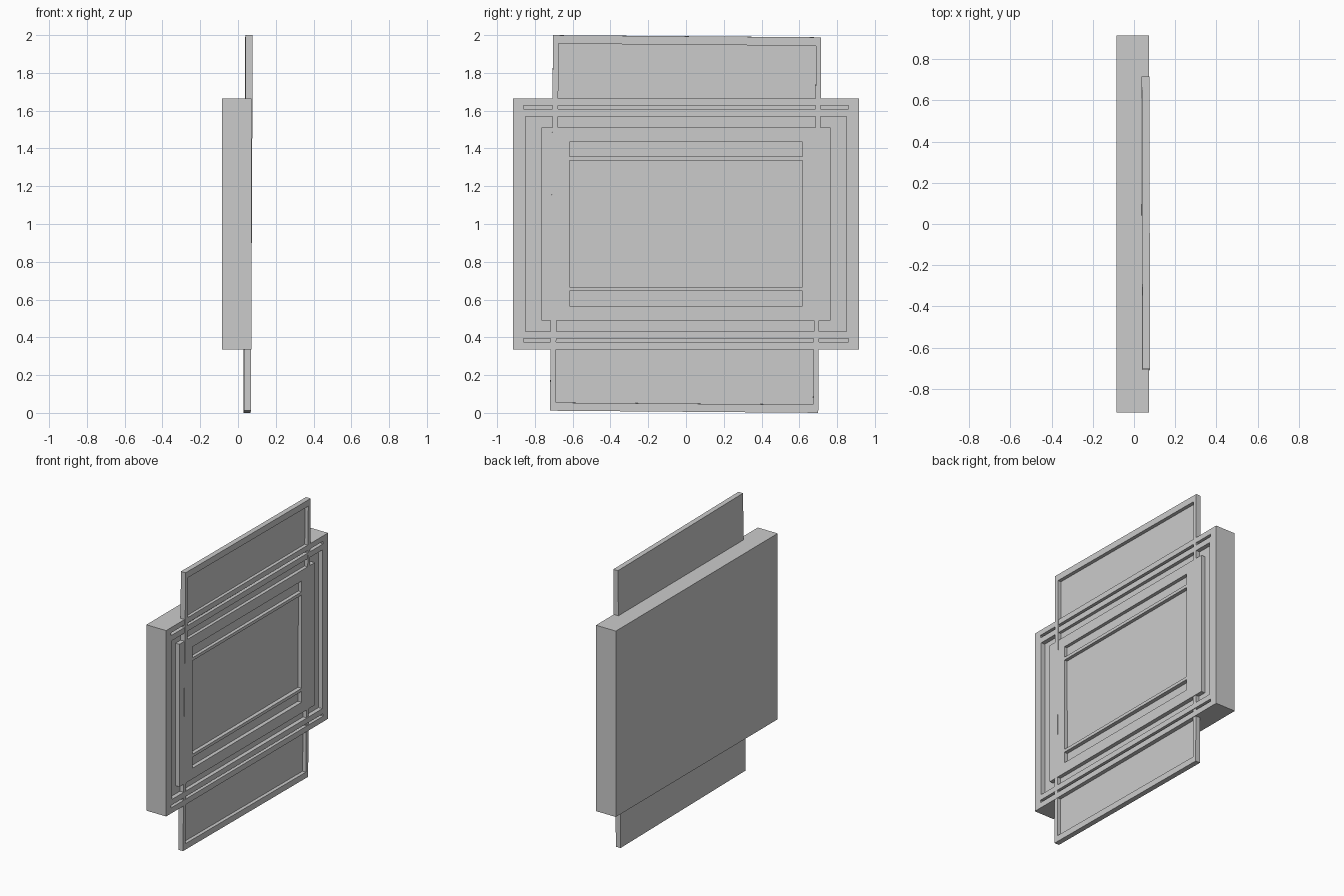
import bpy, bmesh
from mathutils import Matrix

if "Cube" in bpy.data.objects:
    bpy.data.objects.remove(bpy.data.objects["Cube"])


def finish(name, bm):
    bmesh.ops.recalc_face_normals(bm, faces=bm.faces)
    me = bpy.data.meshes.new(name)
    bm.to_mesh(me)
    bm.free()
    ob = bpy.data.objects.new(name, me)
    bpy.context.collection.objects.link(ob)
    return ob


def box(name, x, y, z):
    bm = bmesh.new()
    bmesh.ops.create_cube(bm, size=1)
    size = [b - a for a, b in (x, y, z)]
    mid = [(a + b) / 2 for a, b in (x, y, z)]
    bm.transform(Matrix.Translation(mid) @ Matrix.Diagonal((*size, 1)))
    return finish(name, bm)


def ring(name, x, outer, inner):
    # rectangular ring; outer and inner are half (y, z) sizes around z = 1
    bm = bmesh.new()
    loops = []
    for px, (hy, hz) in ((x[0], outer), (x[1], outer), (x[1], inner), (x[0], inner)):
        loops.append([bm.verts.new((px, sy * hy, 1 + sz * hz))
                      for sy, sz in ((-1, -1), (1, -1), (1, 1), (-1, 1))])
    for k in range(4):
        a, b = loops[k], loops[(k + 1) % 4]
        for i in range(4):
            j = (i + 1) % 4
            bm.faces.new((a[i], a[j], b[j], b[i]))
    return finish(name, bm)


def carve(target, cutter):
    mod = target.modifiers.new("recess", 'BOOLEAN')
    mod.operation = 'DIFFERENCE'
    mod.solver = 'EXACT'
    mod.object = cutter
    bpy.context.view_layer.objects.active = target
    bpy.ops.object.modifier_apply(modifier=mod.name)
    bpy.data.objects.remove(cutter)


# Thick wide body with carved grooves on its +x face
FRONT = 0.072
cut = (FRONT - 0.03, FRONT + 0.05)
body = box("body", (-0.085, FRONT), (-0.915, 0.915), (0.335, 1.665))
carve(body, ring("groove_ring", cut, (0.85, 0.568), (0.765, 0.51)))
for y, z in ((0.86, (1.608, 1.627)), (0.86, (0.375, 0.393)),
             (0.617, (1.357, 1.435)), (0.617, (0.667, 1.335)),
             (0.617, (0.567, 0.645))):
    carve(body, box("groove", cut, (-y, y), z))

# Tall thin framed panel, slightly askew, passing through the body front
panel = box("tall_panel", (-0.0185, 0.0185), (-0.71, 0.71), (-0.994, 0.994))
carve(panel, box("panel_recess", (-0.007, 0.1), (-0.68, 0.683), (-0.951, 0.949)))
panel.location = (0.053, -0.002, 1.0)
panel.rotation_euler = (-0.008, 0.0048, 0.0025)
